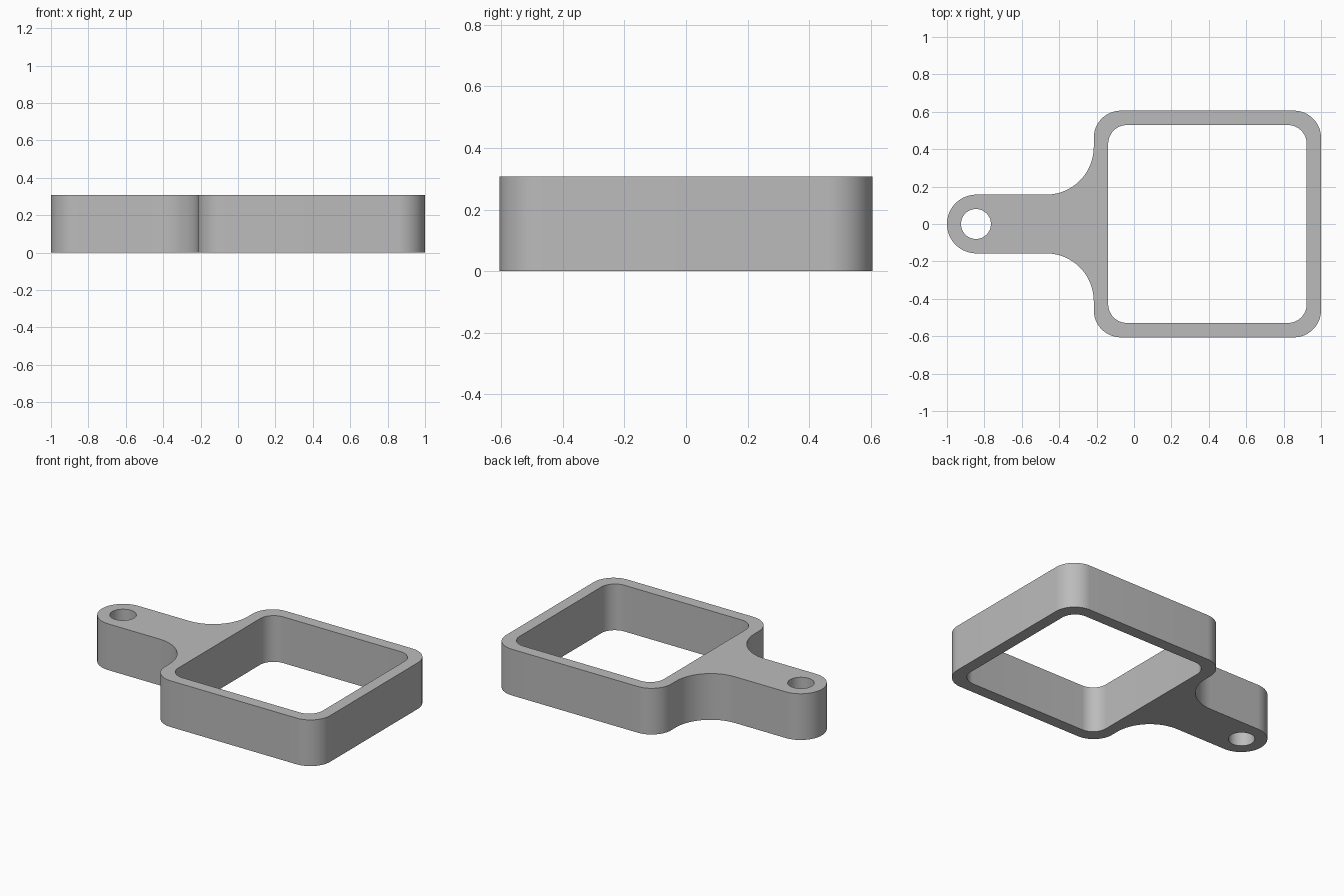
import bpy, bmesh
from math import cos, sin, pi

if "Cube" in bpy.data.objects:
    bpy.data.objects.remove(bpy.data.objects["Cube"])

HEIGHT = 0.307
BACK, FRONT, SIDE = -0.215, 1.0, 0.606     # outer frame limits
WALL = 0.077
GRIP = 0.157                               # half width of the handle
FILLET = 0.255


def arc(cx, cy, r, start, end, steps=16):
    """Points along an arc, angles in quarter turns."""
    angles = [(start + (end - start) * i / steps) * pi / 2 for i in range(steps + 1)]
    return [(cx + r * cos(a), cy + r * sin(a)) for a in angles]


def rounded_box(x0, x1, y, r):
    return (arc(x1 - r, y - r, r, 0, 1) + arc(x0 + r, y - r, r, 1, 2)
            + arc(x0 + r, r - y, r, 2, 3) + arc(x1 - r, r - y, r, 3, 4))


# Outer outline: frame corners, fillets into the handle, rounded handle end
r = 0.145
fx, fy = BACK - FILLET, GRIP + FILLET
half = (arc(FRONT - r, SIDE - r, r, 0, 1) + arc(BACK + r, SIDE - r, r, 1, 2)
        + arc(fx, fy, FILLET, 0, -1) + arc(GRIP - 1, 0, GRIP, 1, 2))
outline = half + [(x, -y) for x, y in reversed(half[:-1])]

# Openings: square window and hanging hole
window = rounded_box(BACK + WALL, FRONT - WALL, SIDE - WALL, 0.1)
hole = arc(-0.845, 0, 0.08, 0, 4, 48)[:-1]

bm = bmesh.new()
for loop in (outline, window, hole):
    verts = [bm.verts.new((x, y, 0)) for x, y in loop]
    for a, b in zip(verts, verts[1:] + verts[:1]):
        bm.edges.new((a, b))
bmesh.ops.remove_doubles(bm, verts=bm.verts[:], dist=1e-5)
bmesh.ops.triangle_fill(bm, use_beauty=True, edges=bm.edges[:])

# Raise the flat profile to a solid
solid = bmesh.ops.extrude_face_region(bm, geom=bm.faces[:], use_keep_orig=True)
top = [v for v in solid["geom"] if isinstance(v, bmesh.types.BMVert)]
bmesh.ops.translate(bm, verts=top, vec=(0, 0, HEIGHT))
bmesh.ops.recalc_face_normals(bm, faces=bm.faces[:])

mesh = bpy.data.meshes.new("handled_frame")
bm.to_mesh(mesh)
bm.free()
frame = bpy.data.objects.new("handled_frame", mesh)
bpy.context.collection.objects.link(frame)

grey = bpy.data.materials.new("plain_grey")
grey.use_nodes = True
colour = (0.5, 0.5, 0.5, 1)
grey.diffuse_color = colour
grey.node_tree.nodes["Principled BSDF"].inputs["Base Color"].default_value = colour
mesh.materials.append(grey)

bpy.ops.object.select_all(action="DESELECT")
frame.select_set(True)
bpy.context.view_layer.objects.active = frame
bpy.ops.object.shade_smooth_by_angle()
